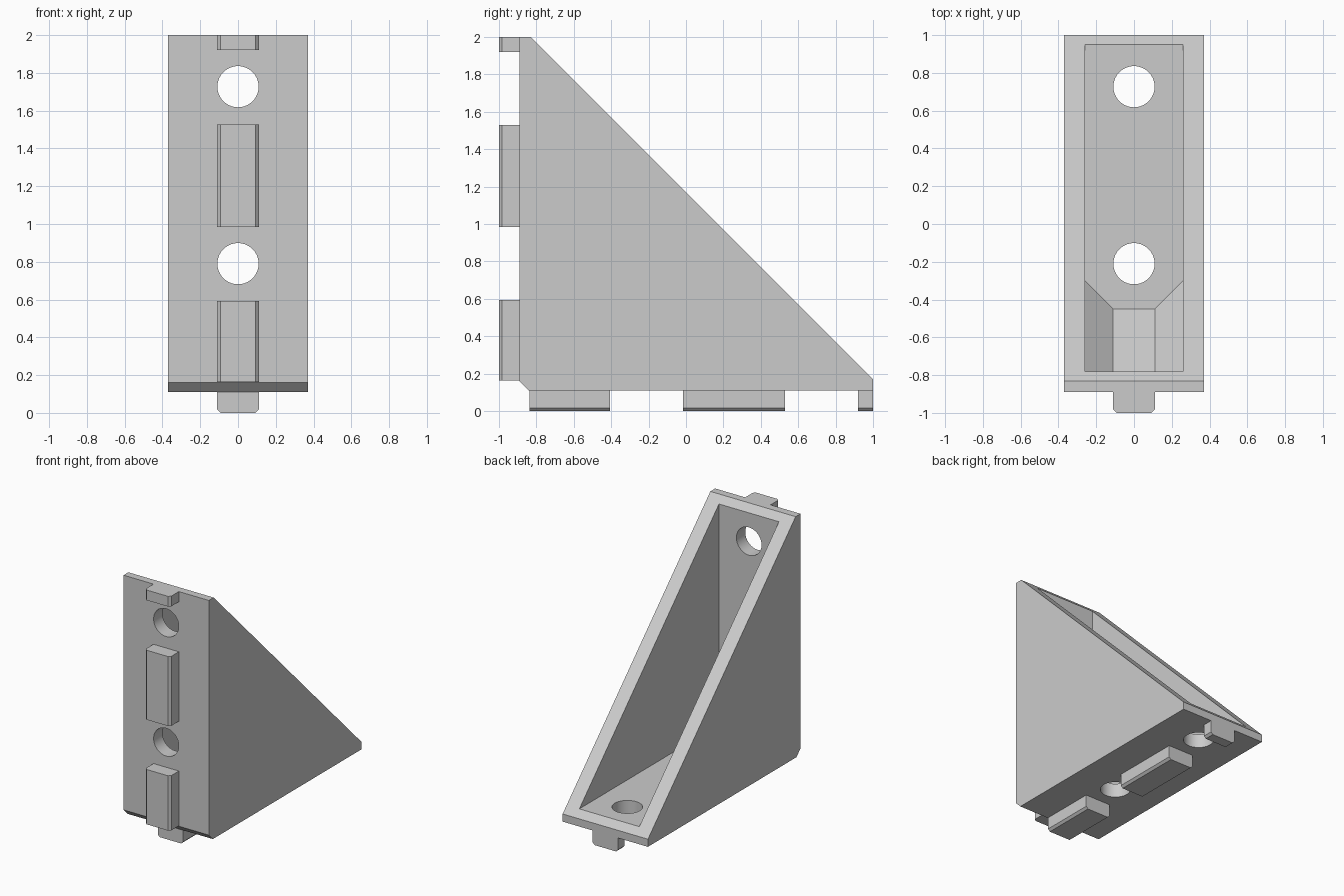
import bpy
import bmesh
from math import radians
from mathutils import Vector

cube = bpy.data.objects.get("Cube")
if cube:
    bpy.data.objects.remove(cube, do_unlink=True)

grey = bpy.data.materials.new("light grey")
grey.use_nodes = True
grey.diffuse_color = (0.6, 0.6, 0.6, 1)
grey.node_tree.nodes["Principled BSDF"].inputs["Base Color"].default_value = (0.6, 0.6, 0.6, 1)

WALL, HALF, SLOT = 0.11, 0.37, 0.11   # wall thickness, half width, half lug width
INNER = 2 * WALL                      # inside face of both legs


def loft(name, rings):
    """Closed solid through rings of (x, u, z) points, where u = y + 1."""
    bm = bmesh.new()
    loops = [[bm.verts.new((x, u - 1, z)) for x, u, z in ring] for ring in rings]
    n = len(loops[0])
    for a, b in zip(loops, loops[1:]):
        for i in range(n):
            j = (i + 1) % n
            bm.faces.new((a[i], a[j], b[j], b[i]))
    bm.faces.new(loops[0])
    bm.faces.new(loops[-1])
    bmesh.ops.recalc_face_normals(bm, faces=bm.faces)
    mesh = bpy.data.meshes.new(name)
    bm.to_mesh(mesh)
    bm.free()
    mesh.materials.append(grey)
    obj = bpy.data.objects.new(name, mesh)
    bpy.context.collection.objects.link(obj)
    return obj


def cut(target, cutter):
    cutter.hide_render = True
    mod = target.modifiers.new("cut", "BOOLEAN")
    mod.operation, mod.solver, mod.object = "DIFFERENCE", "EXACT", cutter
    bpy.context.view_layer.objects.active = target
    bpy.ops.object.modifier_apply(modifier=mod.name)
    bpy.data.objects.remove(cutter, do_unlink=True)


# Triangular bracket body with a chamfered heel and blunt tips
side = [(WALL, 0.16), (0.16, WALL), (2, WALL), (2, 0.17), (0.17, 2), (WALL, 2)]
body = loft("bracket_body", [[(x, u, z) for u, z in side] for x in (-HALF, HALF)])

# Open cavity whose heel keeps a gusset that thickens towards the side walls
rings = []
for x in (-0.26, -SLOT, SLOT, 0.26):
    foot = 0.55 + abs(x) - SLOT
    rings.append([(x, foot, INNER), (x, 2.2, INNER), (x, INNER, 2.2), (x, INNER, foot)])
cut(body, loft("cavity_cutter", rings))

# Bolt holes through both legs
for along in (0.79, 1.727):
    for upright in (False, True):
        place = Vector((0, -0.835, along)) if upright else Vector((0, along - 1, 0.165))
        bpy.ops.mesh.primitive_cylinder_add(
            vertices=64, radius=0.109, depth=0.2, location=place,
            rotation=(radians(90) if upright else 0, 0, 0))
        cut(body, bpy.context.object)

bpy.ops.object.select_all(action="DESELECT")
body.select_set(True)
bpy.context.view_layer.objects.active = body
bpy.ops.object.shade_smooth_by_angle(angle=radians(25))

# Locating lugs with bevelled outer edges, mirrored between the two legs
c = 0.017
lug = [(-SLOT, WALL), (-SLOT, c), (c - SLOT, 0), (SLOT - c, 0), (SLOT, c), (SLOT, WALL)]
for place, start, end in (("heel", 0.163, 0.593), ("middle", 0.983, 1.528), ("tip", 1.92, 2)):
    loft(f"front_lug_{place}", [[(x, d, s) for x, d in lug] for s in (start, end)])
    loft(f"bottom_lug_{place}", [[(x, s, d) for x, d in lug] for s in (start, end)])
